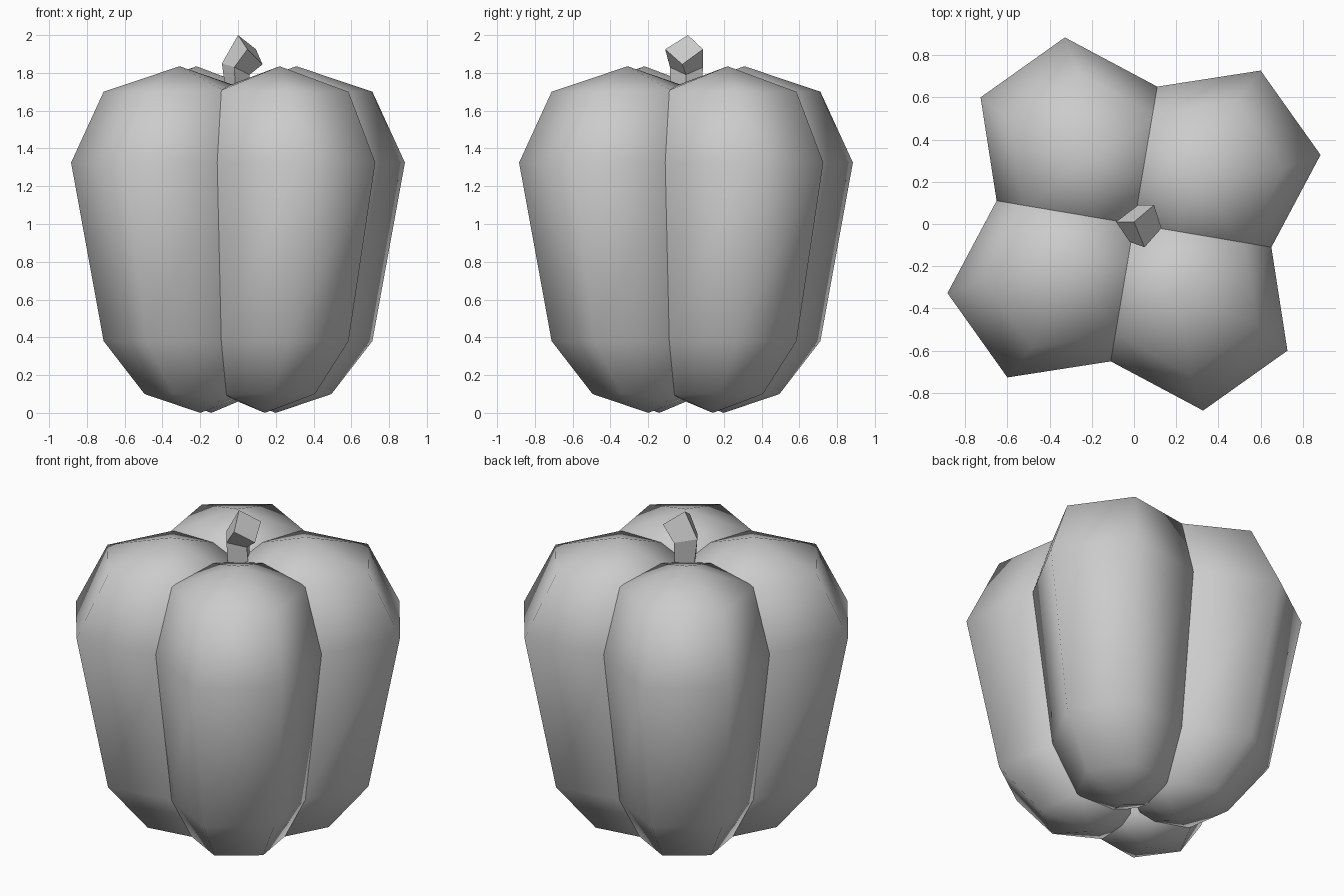
import bpy
import bmesh
from math import radians

cube = bpy.data.objects.get("Cube")
if cube:
    bpy.data.objects.remove(cube, do_unlink=True)


def make_material(name, color):
    mat = bpy.data.materials.new(name)
    mat.use_nodes = True
    mat.diffuse_color = color
    mat.node_tree.nodes["Principled BSDF"].inputs["Base Color"].default_value = color
    return mat


def loft(name, rings, mat, bottom=None, top=None):
    """Skin stacked rings; close each end with an apex point or a flat cap."""
    bm = bmesh.new()
    loops = [[bm.verts.new(p) for p in ring] for ring in rings]
    n = len(loops[0])
    for low, high in zip(loops, loops[1:]):
        for i in range(n):
            j = (i + 1) % n
            bm.faces.new((low[i], low[j], high[j], high[i]))
    for loop, apex in ((loops[0], bottom), (loops[-1], top)):
        if apex:
            tip = bm.verts.new(apex)
            for i in range(n):
                bm.faces.new((loop[i], loop[(i + 1) % n], tip))
        else:
            bm.faces.new(loop)
    bmesh.ops.recalc_face_normals(bm, faces=bm.faces)
    mesh = bpy.data.meshes.new(name)
    bm.to_mesh(mesh)
    bm.free()
    mesh.materials.append(mat)
    obj = bpy.data.objects.new(name, mesh)
    bpy.context.collection.objects.link(obj)
    return obj


grey = make_material("plain grey", (0.6, 0.6, 0.6, 1))

# Lobes: six-sided bulges, overlapping around the core, tapered by height
half = [(0.91, 0.245), (0.44, 0.48), (0.05, 0.245)]
section = half + [(x, -y) for x, y in reversed(half)]
profile = [(0.1, 0.56), (0.38, 0.805), (1.325, 1.0), (1.7, 0.805)]
rings = [[(x * s, y * s, z) for x, y in section] for z, s in profile]

for k in range(4):
    lobe = loft(f"lobe_{k + 1}", rings, grey,
                bottom=(0.245, 0, 0), top=(0.38, 0, 1.835))
    lobe.rotation_euler.z = radians(-54.6 + 90 * k)
    lobe.data.shade_smooth()

# Stem: four-sided stalk, bent towards the left with a slanted cut end
stem_rings = [
    [(-0.06, 0.01, 1.66), (0.02, 0.08, 1.66), (0.075, 0, 1.66), (-0.01, -0.08, 1.66)],
    [(-0.085, 0.01, 1.85), (0.02, 0.09, 1.83), (0.06, 0, 1.79), (-0.02, -0.085, 1.83)],
    [(0, 0.01, 2), (0.095, 0.09, 1.925), (0.13, -0.02, 1.845), (0.05, -0.11, 1.925)],
]
loft("stem", stem_rings, grey)
